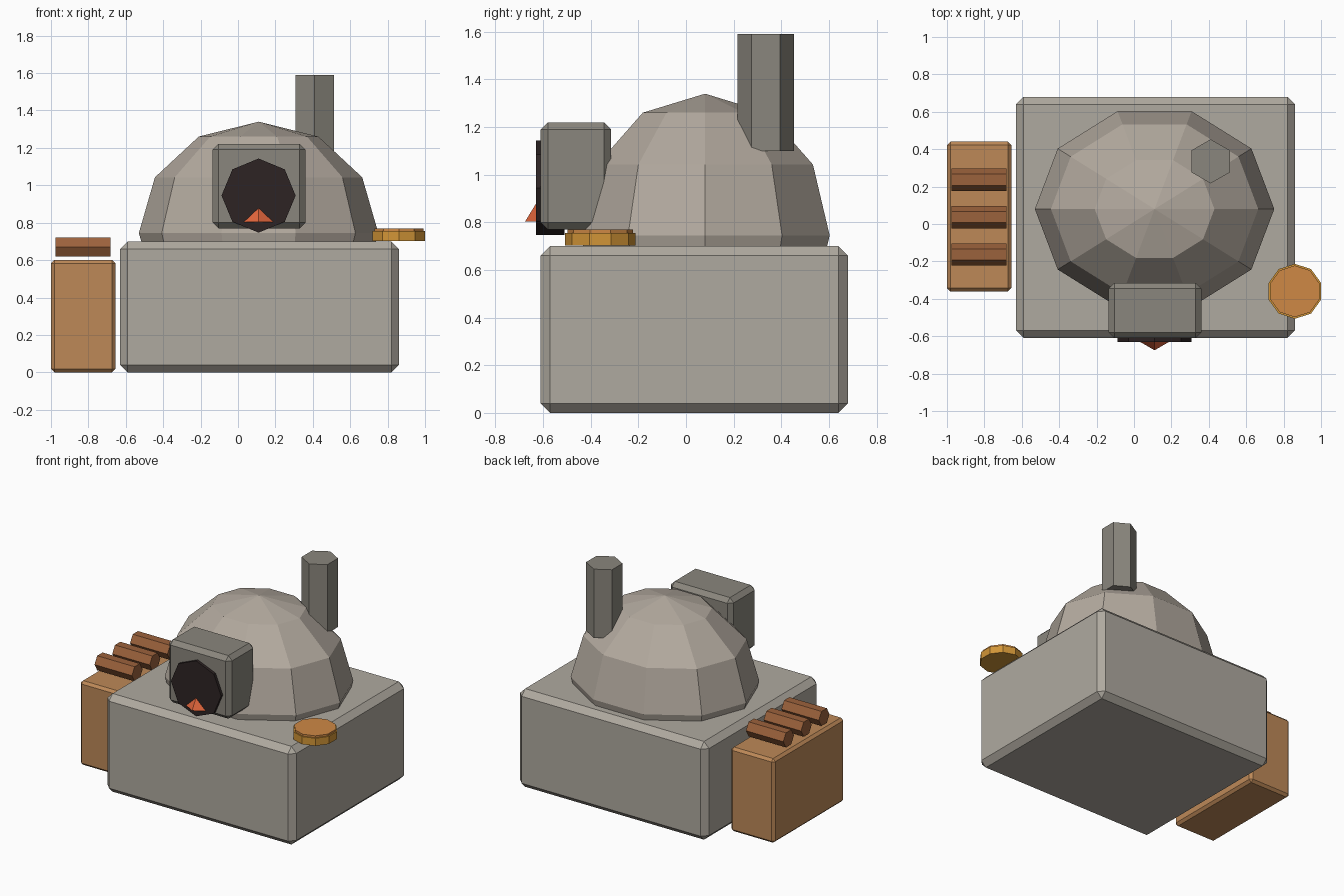
import bpy
import bmesh
from math import pi
from mathutils import Matrix, Vector

if "Cube" in bpy.data.objects:
    bpy.data.objects.remove(bpy.data.objects["Cube"], do_unlink=True)


def material(name, r, g, b):
    m = bpy.data.materials.new(name)
    m.use_nodes = True
    m.diffuse_color = (r, g, b, 1)
    m.node_tree.nodes["Principled BSDF"].inputs["Base Color"].default_value = (r, g, b, 1)
    return m


STONE = material("pale stone", 0.43, 0.40, 0.35)
CLAY = material("warm clay", 0.45, 0.40, 0.345)
DARK_STONE = material("dark stone", 0.255, 0.24, 0.205)
WOOD = material("wood", 0.51, 0.25, 0.097)
LOG = material("log bark", 0.33, 0.122, 0.045)
SOOT = material("soot", 0.026, 0.017, 0.017)
FLAME = material("flame", 0.75, 0.13, 0.045)
CRUST = material("golden crust", 0.64, 0.30, 0.038)
TOPPING = material("orange topping", 0.62, 0.25, 0.06)


def finish(name, bm, mat):
    mesh = bpy.data.meshes.new(name)
    bm.to_mesh(mesh)
    bm.free()
    mesh.materials.append(mat)
    obj = bpy.data.objects.new(name, mesh)
    bpy.context.collection.objects.link(obj)
    return obj


def box(name, low, high, bevel, mat):
    """Chamfered block between two corners."""
    low, high = Vector(low), Vector(high)
    bm = bmesh.new()
    bmesh.ops.create_cube(bm, size=1, matrix=Matrix.Translation((low + high) / 2)
                          @ Matrix.Diagonal((*(high - low), 1)))
    obj = finish(name, bm, mat)
    mod = obj.modifiers.new("chamfer", "BEVEL")
    mod.width = bevel
    mod.segments = 1
    return obj


def prism(name, centre, sides, radius, depth, mat, axis="Z", turn=0.0, tip=None):
    """Cylinder or cone along an axis, turned about its own length."""
    aim = {"X": Matrix.Rotation(pi / 2, 4, "Y"),
           "Y": Matrix.Rotation(pi / 2, 4, "X"),
           "Z": Matrix.Identity(4)}[axis]
    bm = bmesh.new()
    bmesh.ops.create_cone(bm, cap_ends=True, segments=sides, radius1=radius,
                          radius2=radius if tip is None else tip, depth=depth,
                          matrix=Matrix.Translation(centre) @ aim
                          @ Matrix.Rotation(turn, 4, "Z"))
    return finish(name, bm, mat)


# Stone plinth
box("base", (-0.63, -0.61, 0), (0.86, 0.68, 0.70), 0.04, STONE)

# Faceted dome, a ten-sided sphere sunk into the plinth
bm = bmesh.new()
bmesh.ops.create_uvsphere(bm, u_segments=10, v_segments=6, radius=1,
                          matrix=Matrix.Translation((0.11, 0.08, 0.745))
                          @ Matrix.Diagonal((0.64, 0.55, 0.595, 1))
                          @ Matrix.Rotation(pi / 10, 4, "Z"))
finish("dome", bm, CLAY)

# Chimney with a corner facing front
prism("chimney", (0.41, 0.335, 1.345), 6, 0.118, 0.49, DARK_STONE, turn=pi / 6 * 0)
bpy.data.objects["chimney"].data.update()

# Mouth block, dark opening and fire
box("mouth", (-0.135, -0.61, 0.77), (0.36, -0.315, 1.22), 0.03, DARK_STONE)
prism("opening", (0.11, -0.57, 0.945), 8, 0.198, 0.12, SOOT, axis="Y")
prism("fire", (0.11, -0.58, 0.882), 6, 0.095, 0.155, FLAME, tip=0)

# Flat bread on the counter corner
prism("bread_crust", (0.86, -0.36, 0.729), 10, 0.147, 0.054, CRUST)
prism("bread_topping", (0.86, -0.36, 0.747), 10, 0.138, 0.045, TOPPING)

# Wood store with three logs
box("wood_store", (-1.0, -0.36, 0), (-0.655, 0.44, 0.60), 0.018, WOOD)
for i in range(3):
    prism(f"log_{i + 1}", (-0.828, 0.237 - 0.2 * i, 0.67), 6, 0.06, 0.295, LOG, axis="X")
